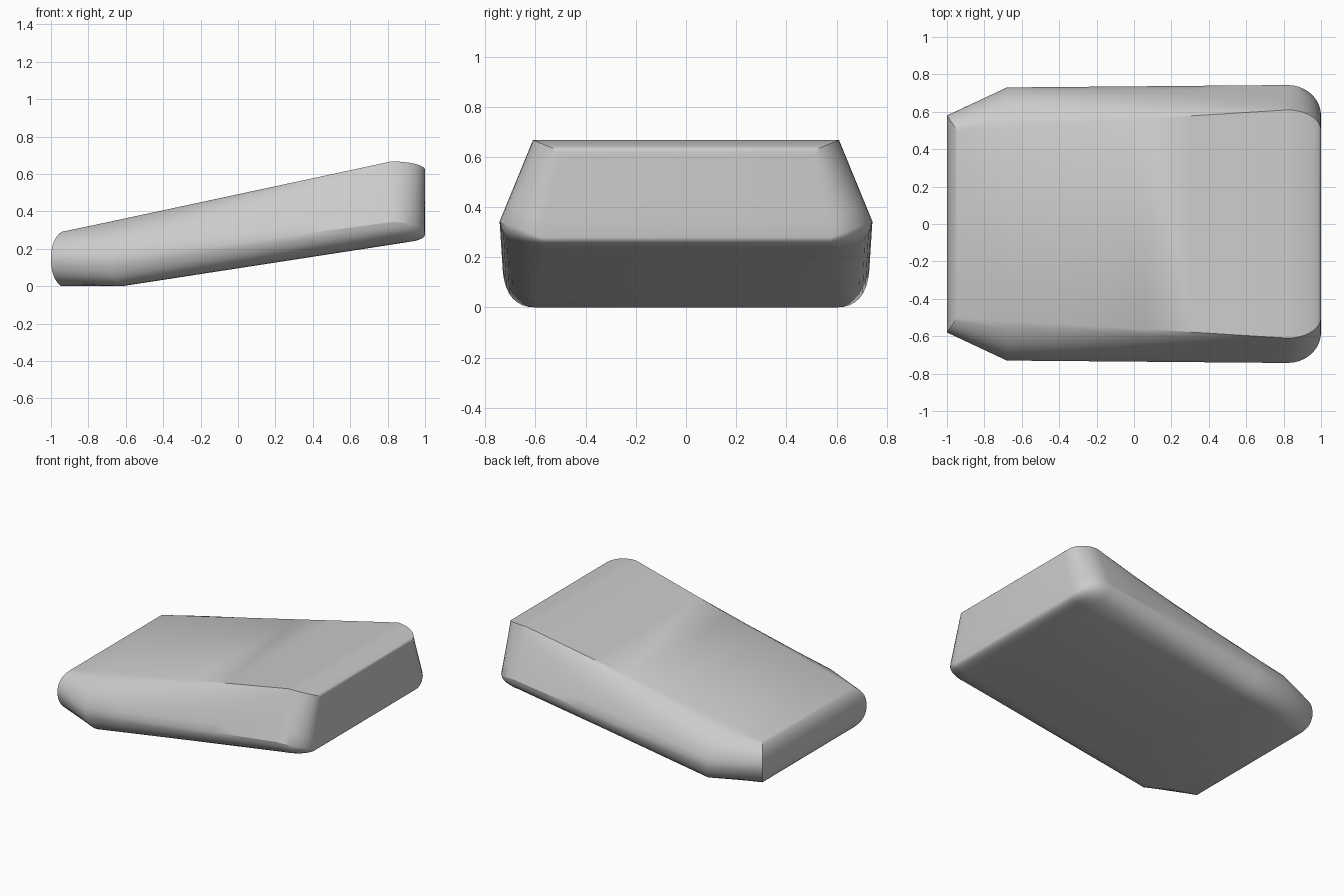
import bpy, bmesh, math
from mathutils import Vector

cube = bpy.data.objects.get("Cube")
if cube:
    bpy.data.objects.remove(cube)

STEPS = 8


def bend(a, c, b, t):
    """Point on a quadratic curve from a to b pulled towards c."""
    return a * (1 - t) ** 2 + c * 2 * t * (1 - t) + b * t * t


def half_section(top, shoulder, side, lower, bottom):
    """Outline of one half of the body, from the top edge to the bottom edge."""
    p = [Vector(v) for v in (top, shoulder, side, lower, bottom)]
    upper = [bend(p[0], p[1], p[2], i / STEPS) for i in range(STEPS)]
    under = [bend(p[2], p[3], p[4], i / STEPS) for i in range(STEPS + 1)]
    return upper + under


def tail_section(angle):
    """Section sweeping round the tall end's vertical corner."""
    s, c = math.sin(angle), math.cos(angle)
    x = 0.82 + 0.18 * s
    top = Vector((x, 0.5 + 0.11 * c, 0.622 + 0.045 * c))
    side = Vector((x, 0.58 + 0.163 * c, 0.28 + 0.063 * c))
    bottom = Vector((0.82 + 0.1 * s, 0.56, 0.222 + 0.016 * s))
    lower = Vector((x, side.y - 0.01, bottom.z + 0.01))
    return half_section(top, top.lerp(side, 0.12), side, lower, bottom)


# Low rounded end, its angled corner, then the straight flank and tall end
nose = half_section((-0.945, 0.5, 0.29), (-1, 0.58, 0.25), (-1, 0.58, 0.145),
                    (-1, 0.58, 0.04), (-0.945, 0.5, 0.0))
corner = half_section((-0.68, 0.517, 0.346), (-0.68, 0.71, 0.29), (-0.68, 0.73, 0.14),
                      (-0.65, 0.715, 0.0), (-0.62, 0.6, 0.0))
tail = [tail_section(math.radians(a)) for a in range(0, 91, 10)]
flank = [[a.lerp(b, i / 6) for a, b in zip(corner, tail[0])] for i in range(1, 6)]
sections = [nose, corner] + flank + tail

bm = bmesh.new()
halves = []
for sign in (1, -1):
    halves.append([[bm.verts.new((p.x, p.y * sign, p.z)) for p in s] for s in sections])

# Side sheets
for grid in halves:
    for a, b in zip(grid, grid[1:]):
        for i in range(len(a) - 1):
            bm.faces.new((a[i], a[i + 1], b[i + 1], b[i]))


# Strips joining both sides over the top, bottom and rounded low end
def rim(grid):
    return ([s[0] for s in grid], [s[-1] for s in grid], grid[0], grid[-1])


for left, right in zip(rim(halves[0]), rim(halves[1])):
    for i in range(len(left) - 1):
        bm.faces.new((left[i], left[i + 1], right[i + 1], right[i]))

bmesh.ops.recalc_face_normals(bm, faces=bm.faces)
mesh = bpy.data.meshes.new("wedge_body")
bm.to_mesh(mesh)
bm.free()
body = bpy.data.objects.new("wedge_body", mesh)
bpy.context.collection.objects.link(body)

# Plain grey finish
grey = bpy.data.materials.new("plain_grey")
grey.use_nodes = True
colour = (0.6, 0.6, 0.6, 1)
grey.diffuse_color = colour
grey.node_tree.nodes["Principled BSDF"].inputs["Base Color"].default_value = colour
mesh.materials.append(grey)

bpy.ops.object.select_all(action="DESELECT")
body.select_set(True)
bpy.context.view_layer.objects.active = body
bpy.ops.object.shade_smooth_by_angle(angle=math.radians(30))
